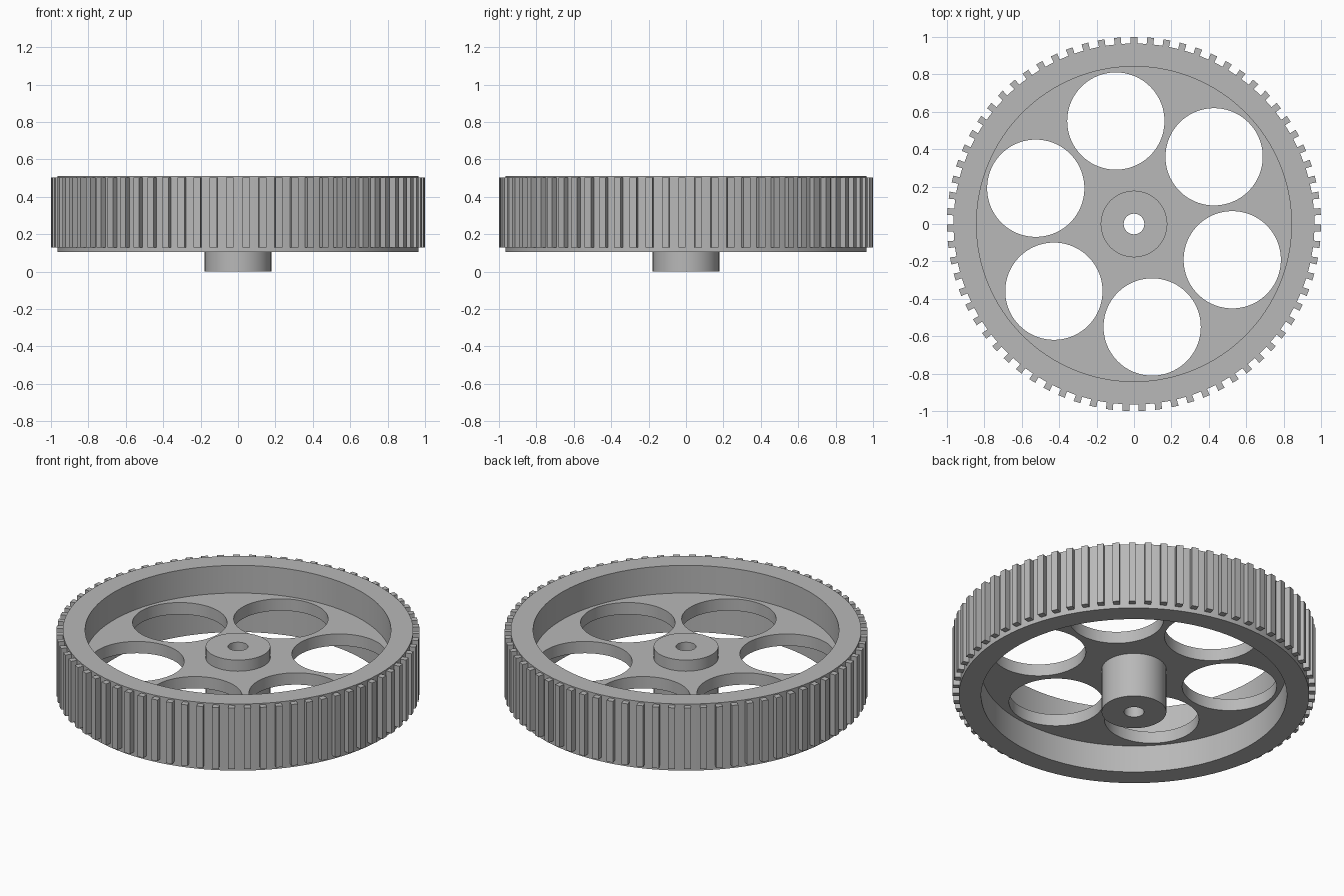
import bpy
import bmesh
from math import cos, sin, radians, tau

default_cube = bpy.data.objects.get("Cube")
if default_cube:
    bpy.data.objects.remove(default_cube, do_unlink=True)

GREY = (0.48, 0.48, 0.48, 1.0)
grey = bpy.data.materials.new("plain_grey")
grey.use_nodes = True
grey.diffuse_color = GREY
grey.node_tree.nodes["Principled BSDF"].inputs["Base Color"].default_value = GREY


def add_object(name, bm):
    bmesh.ops.recalc_face_normals(bm, faces=bm.faces)
    mesh = bpy.data.meshes.new(name)
    bm.to_mesh(mesh)
    bm.free()
    mesh.materials.append(grey)
    obj = bpy.data.objects.new(name, mesh)
    bpy.context.collection.objects.link(obj)
    return obj


def smooth(obj):
    bpy.ops.object.select_all(action='DESELECT')
    obj.select_set(True)
    bpy.context.view_layer.objects.active = obj
    bpy.ops.object.shade_smooth_by_angle(angle=radians(30))


def ring(name, inner, outer, bottom, top, steps=128):
    """Turn a rectangular section around the z axis."""
    bm = bmesh.new()
    section = [(inner, bottom), (outer, bottom), (outer, top), (inner, top)]
    loops = []
    for i in range(steps):
        a = tau * i / steps
        loops.append([bm.verts.new((r * cos(a), r * sin(a), z)) for r, z in section])
    for i, here in enumerate(loops):
        after = loops[(i + 1) % steps]
        for j in range(len(section)):
            k = (j + 1) % len(section)
            bm.faces.new((here[j], after[j], after[k], here[k]))
    return add_object(name, bm)


# Rim and hub with its bore
smooth(ring("rim", 0.842, 0.965, 0.105, 0.51))
smooth(ring("hub", 0.055, 0.178, 0.0, 0.41, 96))

# Web disc, tucked slightly into the rim and hub
web = ring("web", 0.17, 0.85, 0.27, 0.342)

# Six round lightening holes
bm = bmesh.new()
for i in range(6):
    a = radians(40 + 60 * i)
    made = bmesh.ops.create_cone(bm, cap_ends=True, segments=96,
                                 radius1=0.26, radius2=0.26, depth=0.3)
    bmesh.ops.translate(bm, verts=made["verts"],
                        vec=(0.559 * cos(a), 0.559 * sin(a), 0.3))
cutter = add_object("hole_cutter", bm)
cutter.hide_render = True
cut = web.modifiers.new("holes", 'BOOLEAN')
cut.operation = 'DIFFERENCE'
cut.solver = 'EXACT'
cut.object = cutter
bpy.context.view_layer.objects.active = web
bpy.ops.object.modifier_apply(modifier=cut.name)
bpy.data.objects.remove(cutter, do_unlink=True)
smooth(web)

# Straight teeth around the rim
TEETH = 71
bm = bmesh.new()
for i in range(TEETH):
    a = tau / 4 + tau * i / TEETH
    levels = []
    for z in (0.13, 0.502):
        levels.append([
            bm.verts.new((r * cos(a) - s * sin(a), r * sin(a) + s * cos(a), z))
            for r, s in ((0.955, -0.017), (1.0, -0.019), (1.0, 0.019), (0.955, 0.017))])
    low, high = levels
    bm.faces.new(low)
    bm.faces.new(high)
    for j in range(4):
        k = (j + 1) % 4
        bm.faces.new((low[j], low[k], high[k], high[j]))
add_object("teeth", bm)
